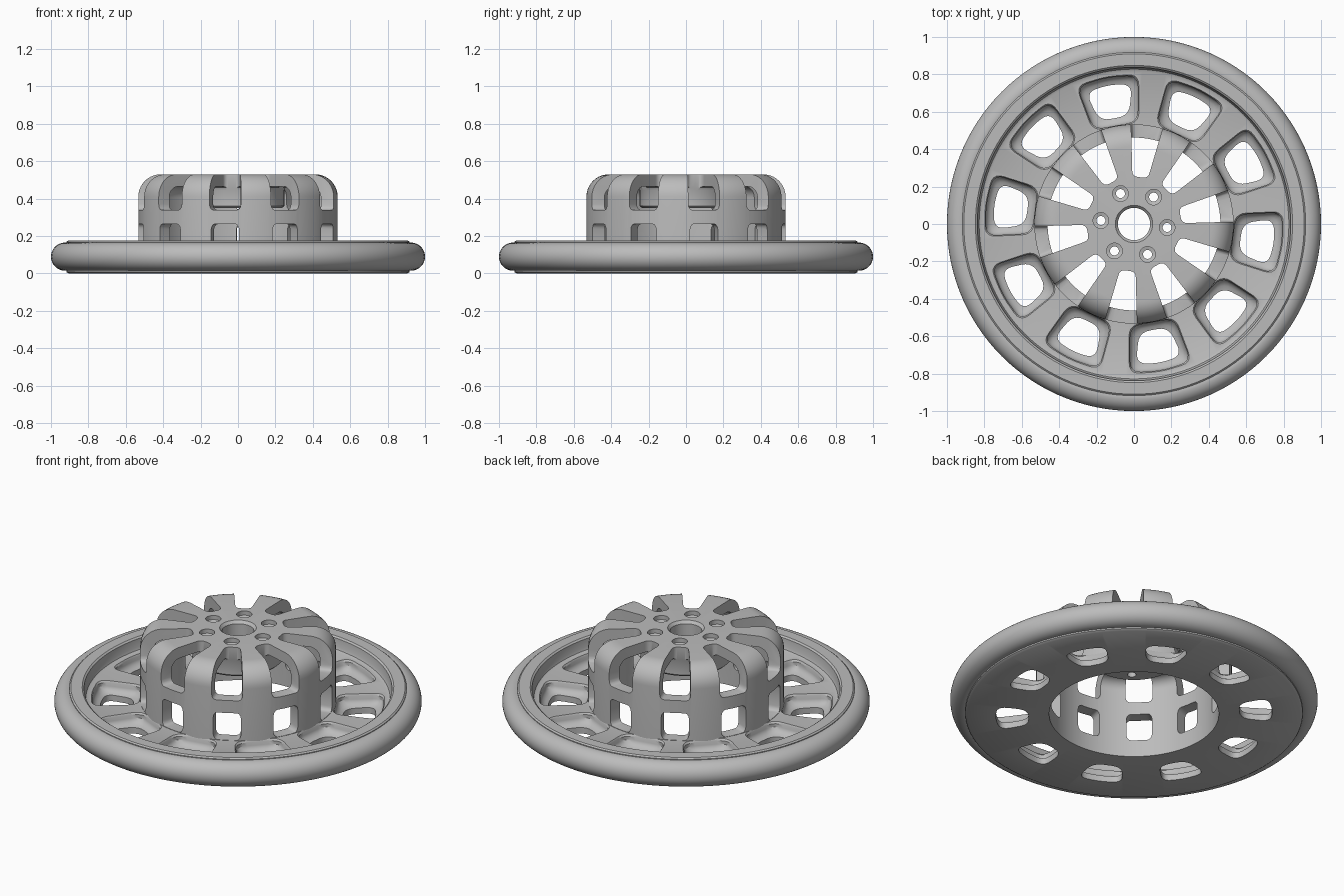
import bpy, bmesh, math
from mathutils import Vector, Matrix

cube = bpy.data.objects.get("Cube")
if cube:
    bpy.data.objects.remove(cube, do_unlink=True)

grey = bpy.data.materials.new("satin_grey")
grey.use_nodes = True
colour = (0.5, 0.5, 0.5, 1)
grey.diffuse_color = colour
grey.node_tree.nodes["Principled BSDF"].inputs["Base Color"].default_value = colour

COUNT = 10                       # spokes, slots and pockets
SPOKE_ANGLE = math.radians(-7.5)
STEP = math.tau / COUNT
SLOT_ANGLE = SPOKE_ANGLE + STEP / 2


def finish(name, bm):
    bmesh.ops.recalc_face_normals(bm, faces=bm.faces)
    mesh = bpy.data.meshes.new(name)
    bm.to_mesh(mesh)
    bm.free()
    mesh.materials.append(grey)
    obj = bpy.data.objects.new(name, mesh)
    bpy.context.collection.objects.link(obj)
    return obj


def arc(cx, cz, radius, start, end, n=8):
    angles = [math.radians(start + (end - start) * i / n) for i in range(n + 1)]
    return [(cx + radius * math.cos(a), cz + radius * math.sin(a)) for a in angles]


def lathe(name, profile, segments=120):
    """Spin a closed (radius, height) profile around z."""
    bm = bmesh.new()
    rings = []
    for s in range(segments):
        a = math.tau * s / segments
        rings.append([bm.verts.new((r * math.cos(a), r * math.sin(a), z)) for r, z in profile])
    n = len(profile)
    for s in range(segments):
        here, there = rings[s], rings[(s + 1) % segments]
        for i in range(n):
            j = (i + 1) % n
            bm.faces.new((here[i], there[i], there[j], here[j]))
    return finish(name, bm)


def rounded(points, radius, n=5):
    """Round the corners of a plan outline."""
    pts = [Vector(p) for p in points]
    out = []
    for i, p in enumerate(pts):
        before, after = pts[i - 1] - p, pts[(i + 1) % len(pts)] - p
        a = p + before.normalized() * min(radius, 0.45 * before.length)
        b = p + after.normalized() * min(radius, 0.45 * after.length)
        for k in range(n + 1):
            t = k / n
            out.append(a * (1 - t) ** 2 + p * 2 * t * (1 - t) + b * t * t)
    return out


def wedge(r0, r1, w0, w1, radius):
    """Return a function giving the wedge outline shrunk by an inset."""
    def outline(inset):
        a, b, u, v = r0 + inset, r1 - inset, w0 - inset, w1 - inset
        return rounded([(a, -u), (b - 0.02, -v), (b, 0), (b - 0.02, v), (a, u)], radius)
    return outline


def loft(bm, outline, sections, angle):
    """Stack outlines into a closed solid, turned around z."""
    turn = Matrix.Rotation(angle, 3, 'Z')
    rings = []
    for z, inset in sections:
        rings.append([bm.verts.new(turn @ Vector((p[0], p[1], z))) for p in outline(inset)])
    n = len(rings[0])
    for low, high in zip(rings, rings[1:]):
        for i in range(n):
            j = (i + 1) % n
            bm.faces.new((low[i], low[j], high[j], high[i]))
    bm.faces.new(rings[0][::-1])
    bm.faces.new(rings[-1])


def carve(obj, bm):
    """Subtract the cutter solids and keep the result as plain mesh."""
    cutter = finish("cutter", bm)
    cutter.hide_render = True
    mod = obj.modifiers.new("carve", 'BOOLEAN')
    mod.operation = 'DIFFERENCE'
    mod.solver = 'EXACT'
    mod.object = cutter
    bpy.context.view_layer.update()
    graph = bpy.context.evaluated_depsgraph_get()
    mesh = bpy.data.meshes.new_from_object(obj.evaluated_get(graph))
    obj.modifiers.clear()
    obj.data = mesh
    bpy.data.objects.remove(cutter, do_unlink=True)


# Rounded outer ring
outer_ring = lathe("outer_ring", arc(0.925, 0.09, 0.075, -90, 90, 24) + [(0.9, 0.16), (0.9, 0.02)])

# Rim and recessed disc with a raised lip
rim_disc = lathe("rim_disc", [
    (0.5, 0), (0.905, 0), (0.918, 0.008), (0.918, 0.168), (0.91, 0.175),
    (0.848, 0.175), (0.838, 0.167), (0.834, 0.12), (0.828, 0.106), (0.815, 0.1), (0.5, 0.1)])

# Pockets with through holes, in line with the spokes
cut = bmesh.new()
pocket = wedge(0.535, 0.797, 0.12, 0.165, 0.06)
pocket_steps = [(-0.05, 0.04), (0.036, 0.04), (0.042, 0.022), (0.054, 0.008),
                (0.07, 0), (0.09, 0), (0.1, -0.006), (0.13, -0.006)]
for i in range(COUNT):
    loft(cut, pocket, pocket_steps, SPOKE_ANGLE + i * STEP)
carve(rim_disc, cut)

# Domed centre: wall, shoulder, top plate and mounting hub
centre_dome = lathe("centre_dome",
    [(0.462, 0), (0.533, 0)] + arc(0.413, 0.41, 0.12, 0, 90, 10)
    + [(0.1, 0.53), (0.086, 0.514), (0.086, 0.35), (0.235, 0.35), (0.248, 0.362), (0.248, 0.445),
       (0.254, 0.459), (0.268, 0.465)] + arc(0.402, 0.405, 0.06, 90, 0))

cut = bmesh.new()
slot = wedge(0.252, 0.64, 0.042, 0.1, 0.03)
slot_steps = [(0.34, 0.022), (0.344, 0.012), (0.354, 0.004), (0.37, 0), (0.6, 0)]
opening = wedge(0.38, 0.64, 0.062, 0.084, 0.01)
opening_steps = [(0.102, 0.022), (0.106, 0.012), (0.116, 0.004), (0.13, 0),
                 (0.235, 0), (0.251, 0.004), (0.261, 0.012), (0.265, 0.022)]
for i in range(COUNT):
    loft(cut, slot, slot_steps, SLOT_ANGLE + i * STEP)
    loft(cut, opening, opening_steps, SLOT_ANGLE + i * STEP)


# Six countersunk bolt holes
def bolt_hole(inset):
    points = [math.tau * k / 24 for k in range(24)]
    return [(0.178 + (0.042 - inset) * math.cos(a), (0.042 - inset) * math.sin(a)) for a in points]


for i in range(6):
    loft(cut, bolt_hole, [(0.3, 0.018), (0.5, 0.018), (0.505, 0), (0.6, 0)],
         math.radians(-6 + 60 * i))
carve(centre_dome, cut)

# Smooth curved surfaces, keep crisp edges
bpy.ops.object.select_all(action='DESELECT')
for obj in (outer_ring, rim_disc, centre_dome):
    obj.select_set(True)
bpy.context.view_layer.objects.active = centre_dome
bpy.ops.object.shade_smooth_by_angle(angle=math.radians(32))
